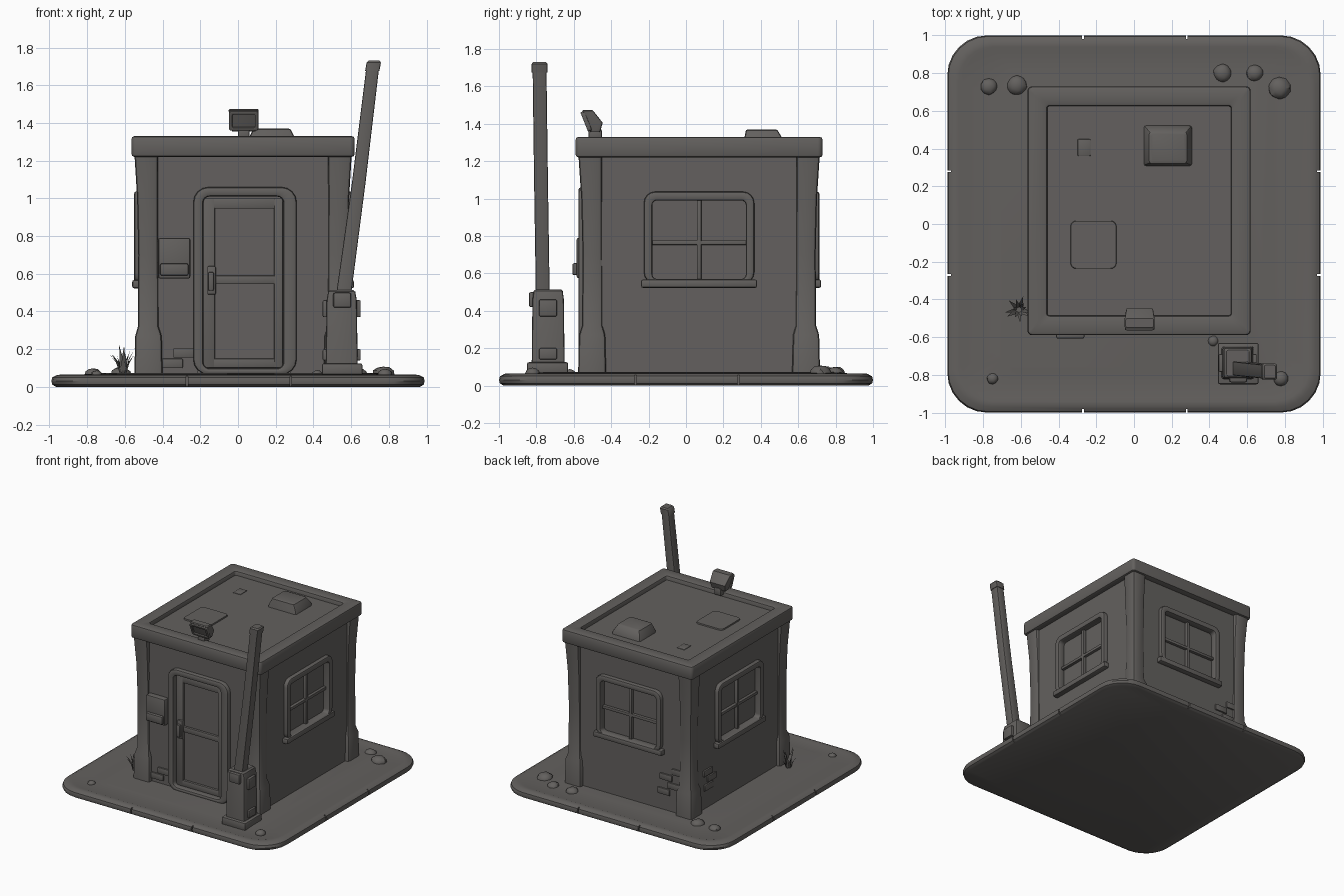
import bpy, bmesh, math, random
from mathutils import Matrix, Vector

if "Cube" in bpy.data.objects:
    bpy.data.objects.remove(bpy.data.objects["Cube"])

random.seed(4)
stone = bpy.data.materials.new("warm_grey")
stone.diffuse_color = (0.125, 0.118, 0.112, 1)
stone.use_nodes = True
stone.node_tree.nodes["Principled BSDF"].inputs["Base Color"].default_value = stone.diffuse_color
T, R = Matrix.Translation, Matrix.Rotation
CX, CY = 0.027, 0.07            # centre of the hut


def finish(bm, name, M=None, bevel=0.0, segs=2):
    bmesh.ops.recalc_face_normals(bm, faces=bm.faces[:])
    if bevel:
        edges = [e for e in bm.edges if e.is_manifold and e.calc_face_angle(0) > 0.6]
        bmesh.ops.bevel(bm, geom=edges, offset=bevel, segments=segs, profile=0.5,
                        affect='EDGES', clamp_overlap=True)
    if M:
        bm.transform(M)
    me = bpy.data.meshes.new(name)
    bm.to_mesh(me)
    bm.free()
    me.materials.append(stone)
    ob = bpy.data.objects.new(name, me)
    bpy.context.collection.objects.link(ob)
    return ob


def outline(hx, hy, r, n=4):
    """Rounded rectangle, or a plain one when r is 0."""
    pts = []
    for i, (sx, sy) in enumerate(((1, 1), (-1, 1), (-1, -1), (1, -1))):
        for k in range(n + 1 if r else 1):
            a = math.pi / 2 * (i + k / n)
            pts.append((sx * (hx - r) + r * math.cos(a), sy * (hy - r) + r * math.sin(a)))
    return pts


def loft(name, secs, M=None, bevel=0.0, n=4):
    """Skin over sections (cx, cy, half x, half y, corner radius, z)."""
    bm = bmesh.new()
    rings = [[bm.verts.new((cx + x, cy + y, z)) for x, y in outline(hx, hy, r, n)]
             for cx, cy, hx, hy, r, z in secs]
    for a, b in zip(rings, rings[1:]):
        for i in range(len(a)):
            j = (i + 1) % len(a)
            bm.faces.new((a[i], a[j], b[j], b[i]))
    bm.faces.new(rings[0][::-1])
    bm.faces.new(rings[-1])
    return finish(bm, name, M, bevel)


def box(name, x0, x1, y0, y1, z0, z1, bevel=0.008, M=None):
    c = ((x0 + x1) / 2, (y0 + y1) / 2, (x1 - x0) / 2, (y1 - y0) / 2, 0)
    return loft(name, [c + (z0,), c + (z1,)], M, bevel)


def ring(name, outer, inner, y0, y1, M, bevel=0.01):
    """Frame in the xz plane; outer and inner are (x0, x1, z0, z1, radius)."""
    bm = bmesh.new()
    loops = []
    for (x0, x1, z0, z1, r), y in ((outer, y0), (outer, y1), (inner, y1), (inner, y0)):
        loops.append([bm.verts.new(((x0 + x1) / 2 + x, y, (z0 + z1) / 2 + z))
                      for x, z in outline((x1 - x0) / 2, (z1 - z0) / 2, r)])
    for a, b in zip(loops, loops[1:] + loops[:1]):
        for i in range(len(a)):
            j = (i + 1) % len(a)
            bm.faces.new((a[i], a[j], b[j], b[i]))
    return finish(bm, name, M, bevel)


def cut(target, cutter):
    m = target.modifiers.new("cut", 'BOOLEAN')
    m.operation, m.solver, m.object = 'DIFFERENCE', 'EXACT', cutter
    bpy.context.view_layer.objects.active = target
    bpy.ops.object.modifier_apply(modifier=m.name)
    bpy.data.objects.remove(cutter)


# wall-local frames: x along the wall, -y outward, y = 0 on the wall surface
def wall_frame(angle, dist):
    return T((CX, CY, 0)) @ R(math.radians(angle), 4, 'Z') @ T((0, -dist, 0))


FRONT, RIGHT = wall_frame(0, 0.61), wall_frame(90, 0.545)
BACK, LEFT = wall_frame(180, 0.61), wall_frame(-90, 0.545)

# ground slab with a rounded rim, joint notches and a gently raised top
slab = loft("ground_slab", [(0, 0, .965, .975, .2, 0), (0, 0, .985, .995, .21, .012),
                            (0, 0, .99, 1, .21, .03), (0, 0, .985, .995, .21, .05),
                            (0, 0, .96, .97, .2, .063), (0, 0, .93, .94, .18, .066),
                            (0, 0, .91, .92, .17, .06), (0, 0, .72, .78, .12, .074)], n=6)
for s in (-1, 1):
    for p in (-0.27, 0.28):
        cut(slab, box("cutter", p - .005, p + .005, s - .02, s + .02, -.1, .2, 0))
        cut(slab, box("cutter", s * .99 - .02, s * .99 + .02, p - .005, p + .005, -.1, .2, 0))

# hut walls with recessed openings
walls = box("walls", CX - .545, CX + .545, CY - .61, CY + .61, .05, 1.25, 0)
cut(walls, box("cutter", -.24, .25, -.1, .03, .04, 1.03, 0, FRONT))
for M in (RIGHT, BACK, LEFT):
    cut(walls, box("cutter", -.27, .27, -.1, .03, .56, 1.01, 0, M))

# corner pillars with flared feet
for sx in (-1, 1):
    for sy in (-1, 1):
        secs = []
        for z, ex, ey, w in ((.06, .577, .647, .15), (.27, .572, .642, .14), (.32, .558, .626, .11),
                             (.7, .556, .623, .105), (1.0, .562, .63, .11), (1.23, .576, .645, .125)):
            secs.append((CX + sx * (ex - w / 2), CY + sy * (ey - w / 2), w / 2, w / 2, .018, z))
        loft("corner_pillar", secs, n=2)

# roof slab, raised rim, hatch and patch
box("roof_slab", CX - .55, CX + .55, CY - .62, CY + .62, 1.225, 1.295, 0)
ring("roof_rim", (CX - .592, CX + .592, CY - .66, CY + .66, .025),
     (CX - .487, CX + .487, CY - .555, CY + .555, .012),
     -1.33, -1.22, R(math.radians(-90), 4, 'X'), .015)
loft("roof_hatch", [(.18, .415, .13, .11, .015, 1.28), (.18, .415, .125, .105, .015, 1.315),
                    (.18, .405, .10, .085, .015, 1.365), (.18, .405, .088, .073, .012, 1.37)], n=2)
loft("roof_patch", [(-.215, -.11, .125, .13, .03, 1.28), (-.215, -.11, .12, .125, .03, 1.305)])
box("roof_chip", -.3, -.23, .36, .45, 1.28, 1.3, .006)

# roof lamp
box("lamp_stand", 0, .06, -.52, -.45, 1.31, 1.37, .008)
loft("lamp_head", [(.03, -.485, .062, .025, .01, 1.355), (.03, -.488, .072, .043, .012, 1.405),
                   (.03, -.525, .08, .03, .01, 1.468), (.03, -.525, .074, .024, .008, 1.474)], n=2)
ring("lamp_rim", (-.078, .078, -.055, .055, .012), (-.06, .06, -.038, .038, .008), -.01, .012,
     T((.03, -.535, 1.413)) @ R(math.radians(22), 4, 'X'), .003)

# windows on the other three walls
for side, M in (("right", RIGHT), ("back", BACK), ("left", LEFT)):
    ring(side + "_window_frame", (-.295, .295, .545, 1.037, .06), (-.25, .25, .57, .99, .025),
         -.033, .035, M, .012)
    box(side + "_window_sill", -.31, .31, -.043, .02, .523, .567, .01, M)
    box(side + "_window_glass", -.26, .26, .022, .03, .56, 1.0, 0, M)
    box(side + "_window_upright", -.012, .012, -.004, .025, .565, .995, .004, M)
    box(side + "_window_crossbar", -.255, .255, -.002, .025, .752, .776, .004, M)

# door, its frame, rails, handle and threshold
ring("door_frame", (-.264, .284, .065, 1.06, .08), (-.212, .214, .098, 1.01, .035),
     -.035, .04, FRONT, .014)
box("door_slab", -.225, .225, .022, .04, .07, 1.02, 0, FRONT)
for x0, x1, z0, z1 in ((-.212, -.15, .1, 1.0), (.165, .212, .1, 1.0), (-.16, .17, .945, 1.0),
                       (-.16, .17, .545, .59), (-.16, .17, .1, .15)):
    box("door_rail", x0, x1, .004, .03, z0, z1, .006, FRONT)
box("door_plate", -.19, -.145, -.012, .01, .49, .64, .006, FRONT)
box("door_handle", -.185, -.155, -.035, .0, .51, .61, .008, FRONT)

# call box beside the door
box("call_box", -.45, -.28, -.045, .02, .575, .79, .01, FRONT)
box("call_box_lip", -.44, -.29, -.068, -.03, .59, .655, .01, FRONT)

# exposed brickwork
for M, u, z in ((BACK, .25, .2), (BACK, .34, .26), (BACK, .27, .32), (BACK, .38, .38),
                (LEFT, -.44, .22), (LEFT, -.4, .28), (LEFT, -.45, .34),
                (FRONT, -.43, .1), (FRONT, -.37, .155)):
    box("brick", u, u + .11, -.012, .01, z, z + .05, .005, M)

# barrier housing
box("barrier_foot", .445, .66, -.85, -.63, .06, .125, .01)
loft("barrier_housing", [(.55, -.737, .085, .088, .012, .11), (.55, -.737, .08, .084, .012, .46),
                         (.55, -.737, .072, .078, .012, .505), (.55, -.737, .06, .068, .01, .515)], n=2)
for s in (-1, 1):
    for z0, z1 in ((.14, .2), (.37, .46)):
        box("housing_side_plate", .55 + s * .085 - .016, .55 + s * .085 + .016,
            -.785, -.69, z0, z1, .007)
box("barrier_bracket", .505, .6, -.84, -.78, .42, .5, .01)

# raised barrier arm with an end cap
loft("barrier_arm", [(.552, -.765, .04, .037, .008, .43), (.64, -.775, .036, .037, .008, 1.08),
                     (.714, -.783, .034, .037, .008, 1.69)], n=2)
loft("barrier_arm_cap", [(.712, -.783, .038, .042, .008, 1.675), (.72, -.783, .038, .042, .008, 1.72),
                         (.721, -.783, .03, .034, .008, 1.73)], n=2)

# stones around the slab
for x, y, r in ((-.77, .73, .045), (-.62, .735, .055), (.47, .8, .05), (.64, .8, .045),
                (.77, .72, .06), (.78, -.82, .04), (-.75, -.82, .03), (.42, -.62, .03)):
    bm = bmesh.new()
    bmesh.ops.create_icosphere(bm, subdivisions=2, radius=r)
    for v in bm.verts:
        v.co *= random.uniform(.94, 1.06)
    finish(bm, "stone", T((x, y, .065)) @ Matrix.Diagonal((1, 1, .75, 1)))

# grass tuft: bent tapering blades
bm = bmesh.new()
for i in range(14):
    a, h = i * 2.4, random.uniform(.09, .16)
    d = Vector((math.cos(a), math.sin(a), 0))
    s = Vector((-d.y, d.x, 0)) * .011
    lean = random.uniform(.02, .065)
    b = Vector((-.61, -.455, .065)) + d * .012
    mid = b + d * lean * .4 + Vector((0, 0, h * .6))
    tip = bm.verts.new(b + d * lean + Vector((0, 0, h)))
    p = [bm.verts.new(q) for q in (b - s, b + s, mid + s * .8, mid - s * .8)]
    bm.faces.new(p)
    bm.faces.new((p[3], p[2], tip))
finish(bm, "grass_tuft")

# smooth shading with crisp edges
bpy.ops.object.select_all(action='SELECT')
bpy.context.view_layer.objects.active = slab
bpy.ops.object.shade_smooth_by_angle(angle=math.radians(35))
